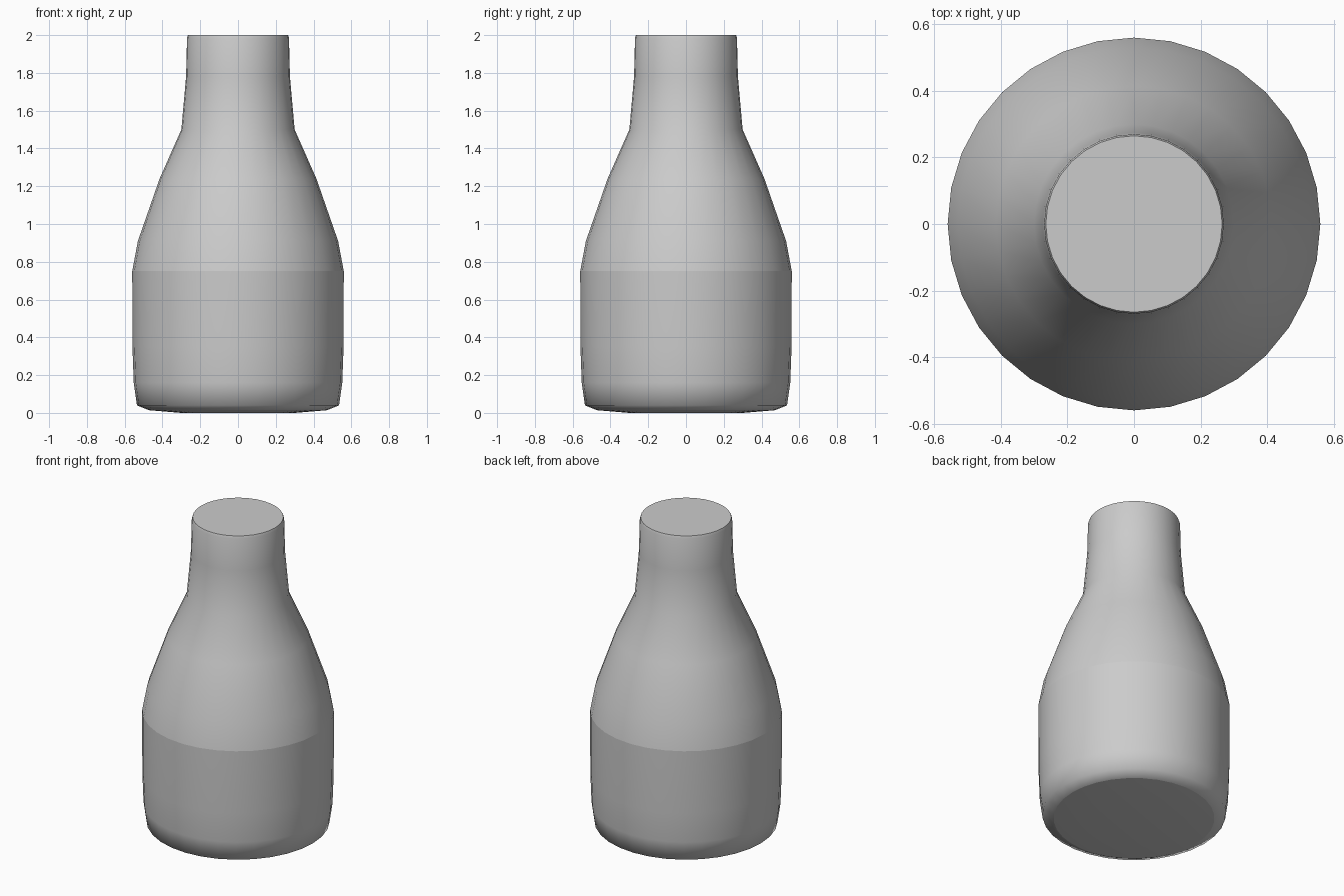
import bpy, bmesh, math

if "Cube" in bpy.data.objects:
    bpy.data.objects.remove(bpy.data.objects["Cube"])

SIDES = 32


def lathe(name, profile, sharp_rings):
    """Revolve (radius, z) points around z, with capped ends."""
    bm = bmesh.new()
    rings = []
    for r, z in profile:
        rings.append([bm.verts.new((r * math.cos(2 * math.pi * i / SIDES),
                                    r * math.sin(2 * math.pi * i / SIDES), z))
                      for i in range(SIDES)])
    for a, b in zip(rings, rings[1:]):
        for i in range(SIDES):
            j = (i + 1) % SIDES
            bm.faces.new((a[i], a[j], b[j], b[i]))
    bm.faces.new(rings[0][::-1])
    bm.faces.new(rings[-1])
    for f in bm.faces:
        f.smooth = True
    # crisp base rim, shoulder line and top rim
    for k in sharp_rings:
        for i in range(SIDES):
            bm.edges.get((rings[k][i], rings[k][(i + 1) % SIDES])).smooth = False
    mesh = bpy.data.meshes.new(name)
    bm.to_mesh(mesh)
    bm.free()
    obj = bpy.data.objects.new(name, mesh)
    bpy.context.collection.objects.link(obj)
    return obj


# Bottle: slightly domed base, straight body, sloping shoulder, neck
bottle_profile = [
    (0.30, 0.0), (0.47, 0.014), (0.535, 0.04), (0.552, 0.16), (0.559, 0.35),
    (0.56, 0.75), (0.53, 0.91), (0.415, 1.24), (0.30, 1.50),
    (0.275, 1.78), (0.27, 1.985), (0.265, 2.0),
]
lathe("bottle", bottle_profile, (1, 5, 11))
